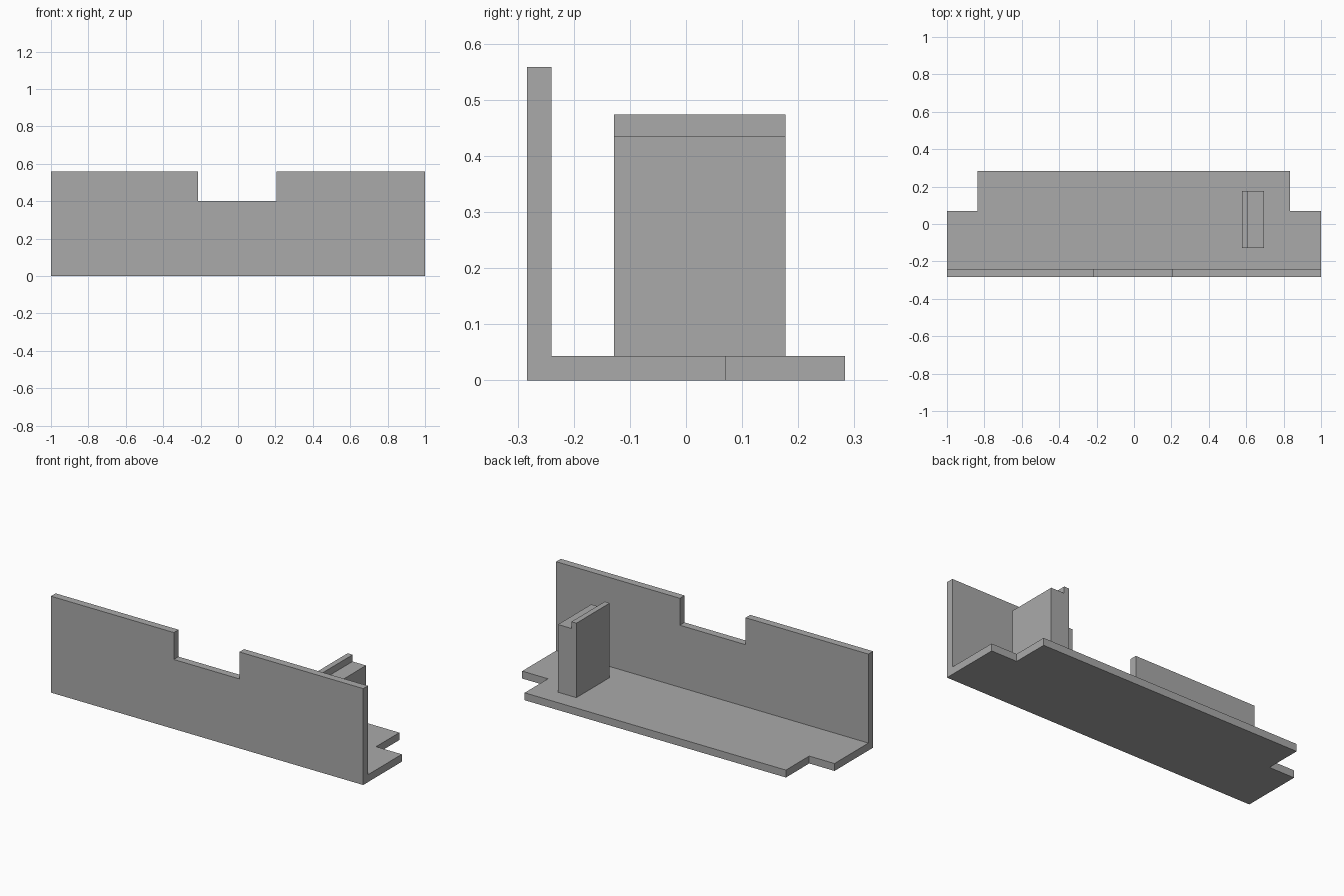
import bpy
import bmesh
from mathutils import Vector

if "Cube" in bpy.data.objects:
    bpy.data.objects.remove(bpy.data.objects["Cube"], do_unlink=True)

GREY = (0.4, 0.4, 0.4, 1)
grey = bpy.data.materials.new("plain grey")
grey.use_nodes = True
grey.diffuse_color = GREY
grey.node_tree.nodes["Principled BSDF"].inputs["Base Color"].default_value = GREY


def extrude(name, profile, start, direction):
    """Solid made by sweeping a flat profile straight along a direction."""
    bm = bmesh.new()
    face = bm.faces.new([bm.verts.new(start + p) for p in profile])
    swept = bmesh.ops.extrude_face_region(bm, geom=[face])["geom"]
    moved = [v for v in swept if isinstance(v, bmesh.types.BMVert)]
    bmesh.ops.translate(bm, verts=moved, vec=direction)
    bmesh.ops.recalc_face_normals(bm, faces=bm.faces)
    mesh = bpy.data.meshes.new(name)
    bm.to_mesh(mesh)
    bm.free()
    mesh.materials.append(grey)
    obj = bpy.data.objects.new(name, mesh)
    bpy.context.collection.objects.link(obj)
    return obj


def cut_box(target, x0, x1, y0, y1, z0, z1):
    """Cut a box-shaped notch out of the target and drop the cutter."""
    outline = [Vector(p) for p in ((x0, y0, z0), (x1, y0, z0), (x1, y1, z0), (x0, y1, z0))]
    cutter = extrude("notch_cutter", outline, Vector(), Vector((0, 0, z1 - z0)))
    cutter.hide_render = True
    mod = target.modifiers.new("notch", "BOOLEAN")
    mod.operation, mod.solver, mod.object = "DIFFERENCE", "EXACT", cutter
    bpy.context.view_layer.objects.active = target
    bpy.ops.object.modifier_apply(modifier=mod.name)
    bpy.data.objects.remove(cutter, do_unlink=True)


DEPTH, HEIGHT, THICK = 0.283, 0.558, 0.043

# L-shaped bracket: floor plate and front wall in one piece
section = [(-DEPTH, 0), (DEPTH, 0), (DEPTH, THICK), (THICK - DEPTH, THICK),
           (THICK - DEPTH, HEIGHT), (-DEPTH, HEIGHT)]
bracket = extrude("bracket", [Vector((0, y, z)) for y, z in section],
                  Vector((-1, 0, 0)), Vector((2, 0, 0)))

# Notch in the wall's top edge, and one in each rear corner of the floor
cut_box(bracket, -0.213, 0.207, -0.4, -0.2, 0.402, 0.7)
cut_box(bracket, -1.2, -0.838, 0.07, 0.4, -0.1, 0.2)
cut_box(bracket, 0.835, 1.2, 0.07, 0.4, -0.1, 0.2)

# Upright block with a raised lip along its inner edge
step = [(0.578, THICK), (0.696, THICK), (0.696, 0.435), (0.61, 0.435),
        (0.61, 0.474), (0.578, 0.474)]
extrude("stepped_block", [Vector((x, 0, z)) for x, z in step],
        Vector((0, -0.128, 0)), Vector((0, 0.305, 0)))
